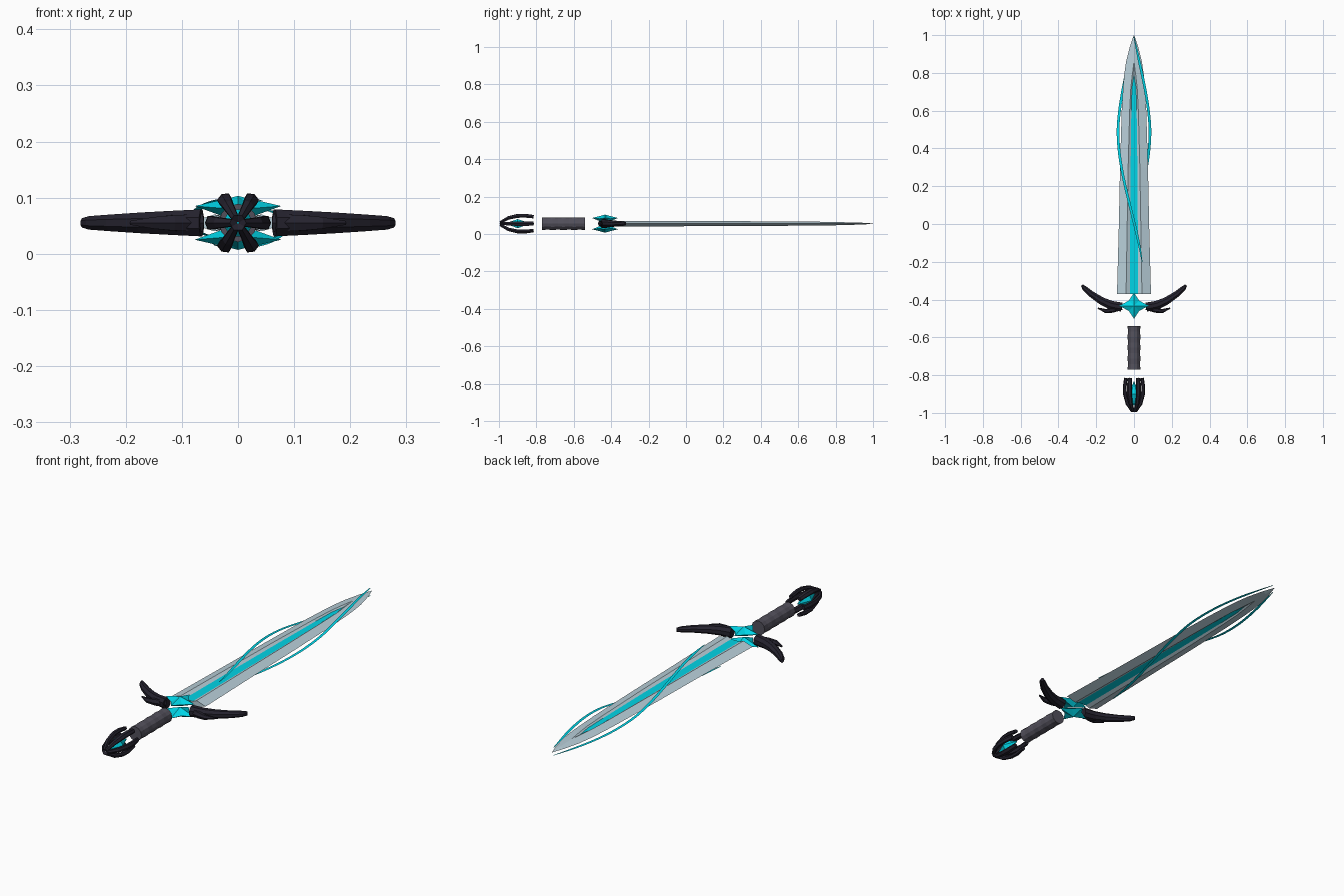
import bpy, bmesh, math
from mathutils import Vector

if "Cube" in bpy.data.objects:
    bpy.data.objects.remove(bpy.data.objects["Cube"])

CZ = 0.055  # height of the sword's long axis


def material(name, rgb):
    m = bpy.data.materials.new(name)
    m.use_nodes = True
    m.diffuse_color = (*rgb, 1)
    m.node_tree.nodes["Principled BSDF"].inputs["Base Color"].default_value = (*rgb, 1)
    return m


STEEL = material("pale steel", (0.48, 0.62, 0.69))
CYAN = material("bright cyan", (0.0, 0.70, 0.84))
DARK = material("dark iron", (0.018, 0.016, 0.027))
GRIP = material("grip grey", (0.085, 0.08, 0.105))


def finish(name, bm, mats, z=CZ):
    bmesh.ops.remove_doubles(bm, verts=bm.verts, dist=0.0003)
    bmesh.ops.recalc_face_normals(bm, faces=bm.faces)
    mesh = bpy.data.meshes.new(name)
    bm.to_mesh(mesh)
    bm.free()
    for m in mats:
        mesh.materials.append(m)
    ob = bpy.data.objects.new(name, mesh)
    ob.location.z = z
    bpy.context.collection.objects.link(ob)
    return ob


def loft(name, rings, mats, slots=None):
    """Skin a list of rings; slots gives the material of each strip."""
    bm = bmesh.new()
    rows = [[bm.verts.new(p) for p in ring] for ring in rings]
    n = len(rows[0])
    for a, b in zip(rows, rows[1:]):
        for i in range(n):
            j = (i + 1) % n
            f = bm.faces.new((a[i], a[j], b[j], b[i]))
            f.material_index = slots[i] if slots else 0
    bm.faces.new(rows[0])
    bm.faces.new(rows[-1])
    return finish(name, bm, mats)


def horn(name, path, mat, sides=6):
    """Tapered limb along a flat path of (x, y, half width, half height)."""
    rings = []
    for k, (x, y, w, h) in enumerate(path):
        a, b = path[max(k - 1, 0)], path[min(k + 1, len(path) - 1)]
        t = Vector((b[0] - a[0], b[1] - a[1], 0)).normalized()
        side = Vector((-t.y, t.x, 0))
        ring = []
        for i in range(sides):
            ang = math.tau * (i + 0.5) / sides
            ring.append(Vector((x, y, 0)) + side * w * math.sin(ang)
                        + Vector((0, 0, h * math.cos(ang))))
        rings.append(ring)
    return loft(name, rings, [mat])


# Blade: y, half width, groove half width, inlay half width, half thickness
stations = [
    (-0.37, 0.09, 0.042, 0.022, 0.015), (0.0, 0.08, 0.036, 0.020, 0.014),
    (0.3, 0.074, 0.031, 0.018, 0.013), (0.6, 0.065, 0.023, 0.014, 0.011),
    (0.72, 0.058, 0.017, 0.011, 0.010), (0.79, 0.052, 0.009, 0.0, 0.009),
    (0.86, 0.042, 0.0, 0.0, 0.007), (0.94, 0.022, 0.0, 0.0, 0.005),
    (1.0, 0.001, 0.0, 0.0, 0.001)]
rings = []
for y, w, g, c, h in stations:
    low = h * (0.45 if g else 1)
    top = [(-w, 0), (-g, h), (-c, low), (c, low), (g, h)]
    rings.append([(x, y, z) for x, z in top] + [(-x, y, -z) for x, z in top])
loft("blade", rings, [STEEL, CYAN], [0, 0, 1, 0, 0] * 2)

# Two flat ribbons winding around the blade, half a turn apart
for sign, name in ((1, "upper_tendril"), (-1, "lower_tendril")):
    bm = bmesh.new()
    steps = 36
    previous = None
    for i in range(steps + 1):
        y = -0.2 + 1.19 * i / steps
        if y < 0.5:
            ang = math.radians(60 + 120 * ((y + 0.2) / 0.7) ** 1.15)
            wide = high = 1
        else:
            s = (y - 0.5) / 0.49
            ang = math.radians(180 + 90 * s)
            wide, high = 1 - 0.25 * s, 1 - 0.6 * s
        half = 0.007 * min(1, 0.3 + i / 5, 0.3 + (steps - i) / 6)
        x = sign * 0.085 * wide * math.cos(ang)
        z = sign * 0.045 * high * math.sin(ang)
        pair = [bm.verts.new((x + k * half, y, z)) for k in (-1, 1)]
        if previous:
            bm.faces.new((previous[0], previous[1], pair[1], pair[0]))
        previous = pair
    finish(name, bm, [CYAN])

# Guard: a swept wing and a short prong, mirrored across the blade
wing = [(0.065, -0.44, 0.026, 0.026), (0.12, -0.43, 0.025, 0.023),
        (0.17, -0.408, 0.022, 0.020), (0.225, -0.372, 0.018, 0.016),
        (0.262, -0.340, 0.014, 0.013), (0.276, -0.324, 0.007, 0.009)]
prong = [(0.065, -0.44, 0.015, 0.018), (0.115, -0.456, 0.014, 0.016),
         (0.15, -0.461, 0.011, 0.012), (0.192, -0.445, 0.003, 0.004)]
for name, path in (("guard_wing", wing), ("guard_prong", prong)):
    ob = horn(name, path, DARK, 8 if path is wing else 6)
    ob.modifiers.new("Mirror", "MIRROR")

# Four-pointed faceted crystals above and below, meeting at the middle
for sign, name in ((1, "upper_star"), (-1, "lower_star")):
    bm = bmesh.new()
    rim = []
    for i in range(8):
        r, z = (0.039, 0.026) if i % 2 else (0.077 if i % 4 == 0 else 0.069, 0.03)
        a = math.tau * i / 8
        rim.append(bm.verts.new((r * math.cos(a), -0.433 + r * math.sin(a), sign * z)))
    for z in (0.048, 0.002):
        apex = bm.verts.new((0, -0.433, sign * z))
        for i in range(8):
            bm.faces.new((rim[i], rim[(i + 1) % 8], apex))
    finish(name, bm, [CYAN])

# Grip: gently ribbed cylinder
profile = []
for i in range(9):
    profile.append((-0.77 + 0.23 * i / 8, 0.034 if i % 2 == 0 else 0.032))
loft("grip", [[(r * math.cos(math.tau * k / 12), y, r * math.sin(math.tau * k / 12))
               for k in range(12)] for y, r in profile], [GRIP])

# Pommel: six claws closing around a crystal
claw = [(0.043, -0.815, 0.009, 0.012), (0.049, -0.86, 0.010, 0.014),
        (0.048, -0.90, 0.010, 0.014), (0.035, -0.95, 0.010, 0.011),
        (0.008, -0.992, 0.008, 0.007)]
for i in range(6):
    ob = horn(f"pommel_claw_{i + 1}", claw, DARK)
    ob.rotation_euler.y = math.tau * i / 6

crystal = [(-0.962, 0.002), (-0.90, 0.028), (-0.835, 0.002)]
loft("pommel_crystal",
     [[(r * math.cos(math.tau * k / 6), y, r * math.sin(math.tau * k / 6))
       for k in range(6)] for y, r in crystal], [CYAN])
